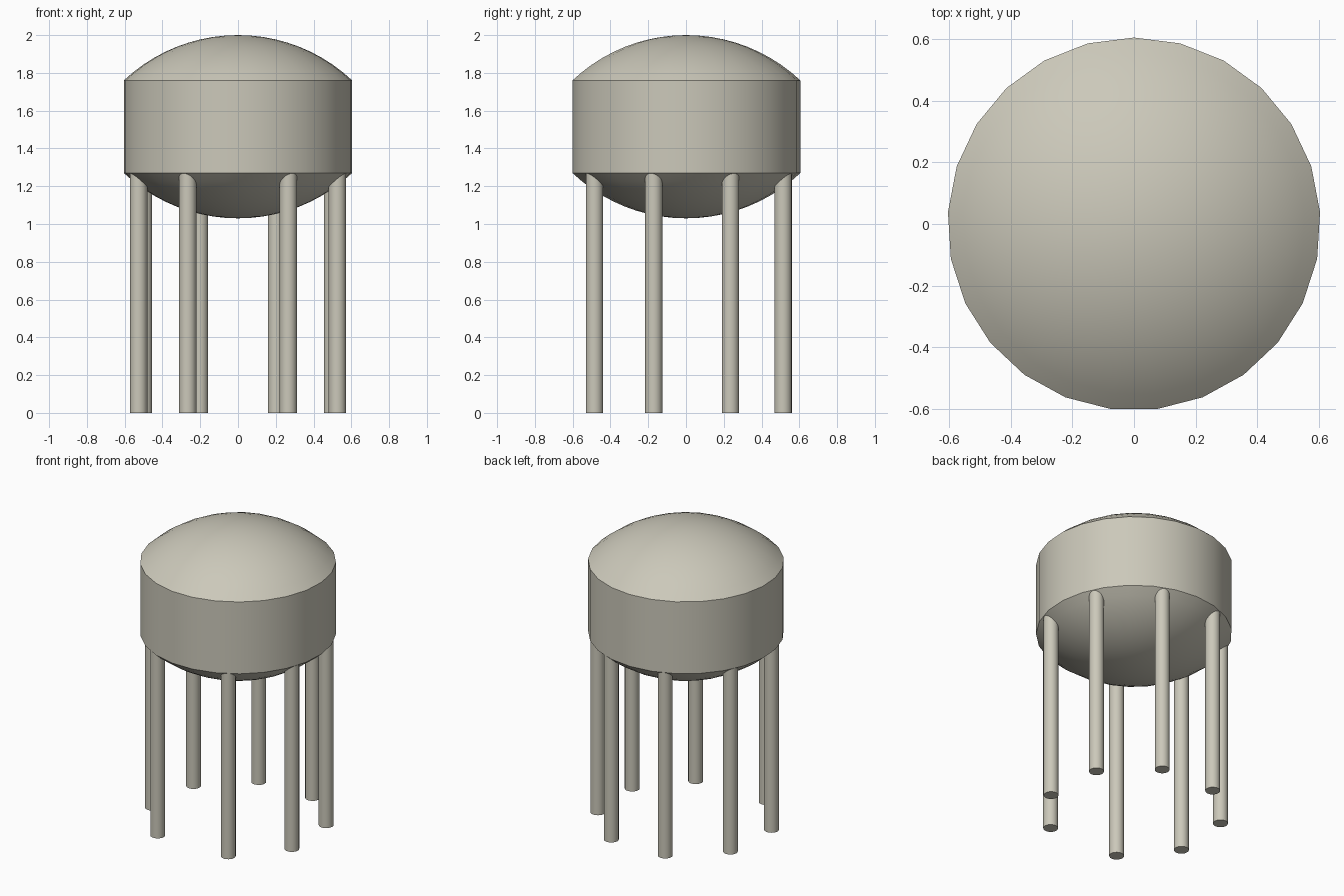
import bpy, bmesh, math
from mathutils import Matrix

cube = bpy.data.objects.get("Cube")
if cube:
    bpy.data.objects.remove(cube, do_unlink=True)

SIDES = 25
STEP = 2 * math.pi / SIDES
RADIUS = 0.606
WALL_LOW, WALL_HIGH = 1.27, 1.76
CAP_HEIGHT = 0.24
LEG_RING, LEG_RADIUS, LEG_TOP = 0.553, 0.046, 1.31

paint = bpy.data.materials.new("warm_grey_paint")
paint.use_nodes = True
colour = (0.60, 0.58, 0.49, 1)
paint.diffuse_color = colour
paint.node_tree.nodes["Principled BSDF"].inputs["Base Color"].default_value = colour


def finish(name, bm):
    """Turn a bmesh into a smooth shaded, painted object."""
    bmesh.ops.recalc_face_normals(bm, faces=bm.faces)
    mesh = bpy.data.meshes.new(name)
    bm.to_mesh(mesh)
    bm.free()
    mesh.materials.append(paint)
    obj = bpy.data.objects.new(name, mesh)
    bpy.context.collection.objects.link(obj)
    bpy.ops.object.select_all(action="DESELECT")
    obj.select_set(True)
    bpy.context.view_layer.objects.active = obj
    bpy.ops.object.shade_smooth_by_angle(angle=math.radians(25))
    return obj


# Tank: a straight wall between two shallow spherical caps
sphere = (RADIUS ** 2 + CAP_HEIGHT ** 2) / (2 * CAP_HEIGHT)
half_angle = math.asin(RADIUS / sphere)
RINGS = 10
cap = []
for i in range(1, RINGS + 1):
    a = half_angle * i / RINGS
    cap.append((sphere * math.sin(a), sphere * math.cos(a) - sphere + CAP_HEIGHT))
profile = [(r, WALL_LOW - h) for r, h in cap]
profile += [(r, WALL_HIGH + h) for r, h in reversed(cap)]

bm = bmesh.new()
loops = [[bm.verts.new((r * math.sin(k * STEP), r * math.cos(k * STEP), z))
          for k in range(SIDES)] for r, z in profile]
for lower, upper in zip(loops, loops[1:]):
    for k in range(SIDES):
        n = (k + 1) % SIDES
        bm.faces.new((lower[k], lower[n], upper[n], upper[k]))
for ring, z in ((loops[0], WALL_LOW - CAP_HEIGHT), (loops[-1], WALL_HIGH + CAP_HEIGHT)):
    pole = bm.verts.new((0, 0, z))
    for k in range(SIDES):
        bm.faces.new((ring[k], ring[(k + 1) % SIDES], pole))
finish("tank", bm)

# Legs: one under every third wall panel, leaving a wider gap at the front
for side, sign in (("left", 1), ("right", -1)):
    for i in range(4):
        a = sign * STEP * (2 + 3 * i)
        place = Matrix.Translation((LEG_RING * math.sin(a), -LEG_RING * math.cos(a), LEG_TOP / 2))
        bm = bmesh.new()
        bmesh.ops.create_cone(bm, cap_ends=True, segments=20, radius1=LEG_RADIUS,
                              radius2=LEG_RADIUS, depth=LEG_TOP, matrix=place)
        finish(f"{side}_leg_{i + 1}", bm)
